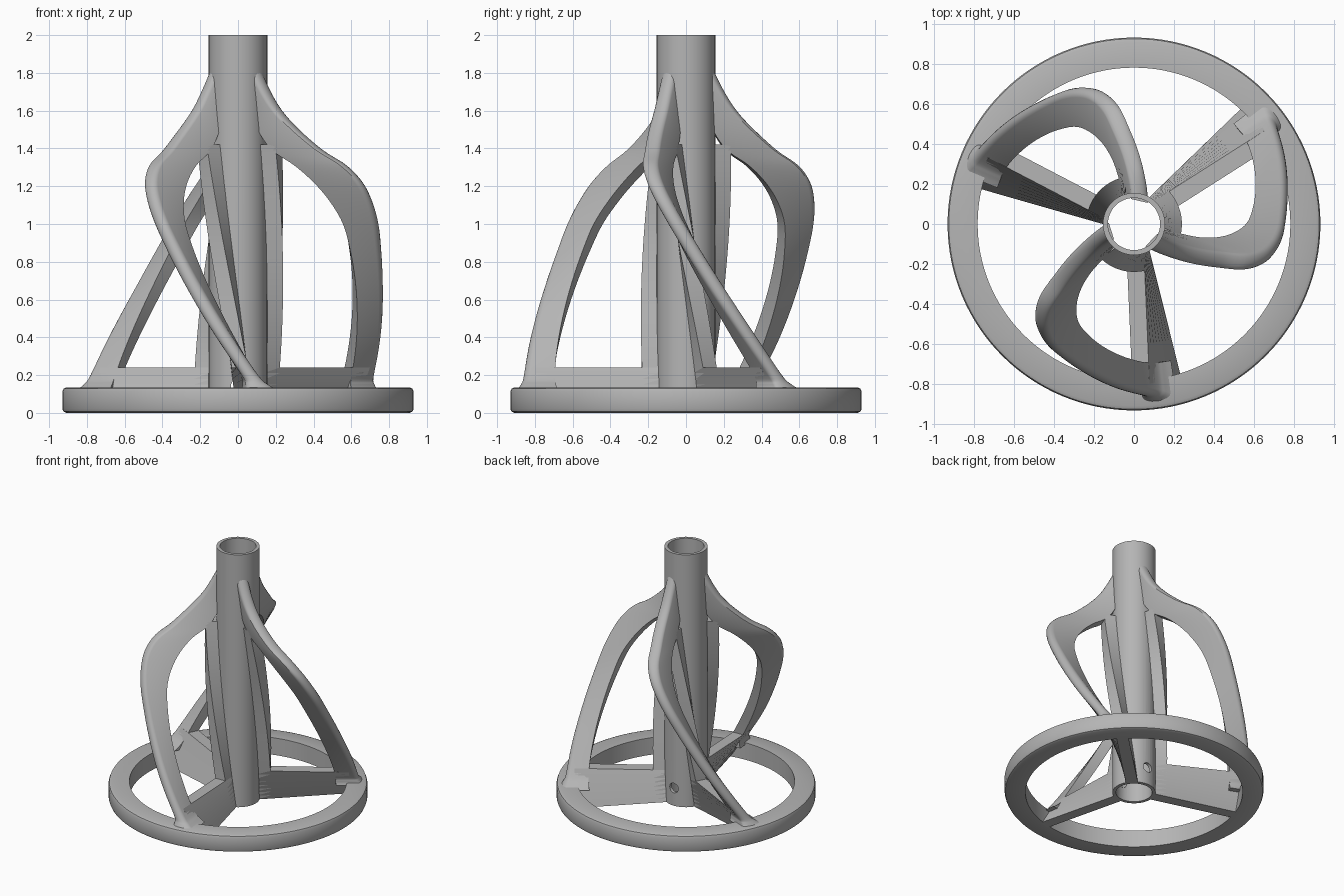
import bpy, bmesh
from math import sin, cos, pi, radians

if "Cube" in bpy.data.objects:
    bpy.data.objects.remove(bpy.data.objects["Cube"], do_unlink=True)

GREY = (0.46, 0.46, 0.46, 1)
mat = bpy.data.materials.new("plain grey")
mat.use_nodes = True
mat.diffuse_color = GREY
mat.node_tree.nodes["Principled BSDF"].inputs["Base Color"].default_value = GREY


def skin(name, loops, closed=False):
    """Skin a row of equal closed loops; cap the ends unless the row closes."""
    bm = bmesh.new()
    rows = [[bm.verts.new(p) for p in loop] for loop in loops]
    pairs = list(zip(rows, rows[1:]))
    if closed:
        pairs.append((rows[-1], rows[0]))
    else:
        bm.faces.new(rows[0])
        bm.faces.new(rows[-1])
    n = len(rows[0])
    for a, b in pairs:
        for i in range(n):
            j = (i + 1) % n
            bm.faces.new((a[i], a[j], b[j], b[i]))
    bmesh.ops.recalc_face_normals(bm, faces=bm.faces)
    mesh = bpy.data.meshes.new(name)
    bm.to_mesh(mesh)
    bm.free()
    mesh.materials.append(mat)
    obj = bpy.data.objects.new(name, mesh)
    bpy.context.collection.objects.link(obj)
    return obj


def smooth(obj):
    bpy.ops.object.select_all(action="DESELECT")
    obj.select_set(True)
    bpy.context.view_layer.objects.active = obj
    bpy.ops.object.shade_smooth_by_angle(angle=radians(35))


def lathe(name, profile, steps):
    turns = [2 * pi * i / steps for i in range(steps)]
    return skin(name, [[(r * cos(t), r * sin(t), z) for r, z in profile]
                       for t in turns], closed=True)


def resample(points, steps):
    """Smooth curve through rows of numbers."""
    ext = [points[0]] + points + [points[-1]]
    out = []
    for p, q, r, s in zip(ext, ext[1:], ext[2:], ext[3:]):
        for k in range(steps):
            t = k / steps
            out.append([b + t / 2 * (c - a + t * (2 * a - 5 * b + 4 * c - d
                        + t * (3 * (b - c) + d - a)))
                        for a, b, c, d in zip(p, q, r, s)])
    return out + [points[-1]]


def twisted(name, rows, start, rounding=0.0):
    """Blade of (height, inner radius, outer radius, half thickness) rows."""
    loops = []
    for z, r_in, r_out, h in rows:
        a = start - radians(48) * z
        flat = [(r_in, h), (r_in, -h)]
        if rounding:
            arc = [pi * (k / 8 - 0.5) for k in range(9)]
            flat += [(r_out - rounding * (1 - cos(t)), h * sin(t)) for t in arc]
        else:
            flat += [(r_out, -h), (r_out, h)]
        loops.append([(u * cos(a) - v * sin(a), u * sin(a) + v * cos(a), z)
                      for u, v in flat])
    smooth(skin(name, loops))


# Base ring, with a softened outer rim
smooth(lathe("base_ring", [(0.78, 0), (0.908, 0), (0.924, 0.007), (0.93, 0.022),
                           (0.93, 0.113), (0.924, 0.128), (0.908, 0.135),
                           (0.78, 0.135)], 128))

# Central tube with a cross hole near the foot
tube = lathe("centre_tube", [(0.13, 0), (0.155, 0), (0.155, 2), (0.13, 2)], 48)
bpy.ops.mesh.primitive_cylinder_add(vertices=24, radius=0.038, depth=1,
                                    location=(0, 0, 0.14), rotation=(pi / 2, 0, 0))
cutter = bpy.context.object
cutter.hide_render = True
cut = tube.modifiers.new("cross hole", "BOOLEAN")
cut.object = cutter
cut.solver = "EXACT"
bpy.context.view_layer.objects.active = tube
bpy.ops.object.modifier_apply(modifier=cut.name)
bpy.data.objects.remove(cutter, do_unlink=True)
smooth(tube)

# Arm outline: height, inner edge, outer edge, half thickness (flared at the foot)
H = 0.043
arm = [(0.12, 0.70, 0.905, 0.085), (0.15, 0.70, 0.88, 0.06), (0.2, 0.70, 0.86, H),
       (0.4, 0.672, 0.825, H), (0.65, 0.632, 0.785, H), (0.85, 0.595, 0.76, H),
       (1.0, 0.56, 0.745, H), (1.12, 0.5, 0.72, H), (1.22, 0.425, 0.68, H),
       (1.31, 0.33, 0.605, H), (1.39, 0.215, 0.485, H), (1.5, 0.142, 0.36, H),
       (1.6, 0.142, 0.268, H), (1.7, 0.142, 0.205, H), (1.81, 0.135, 0.15, H)]


def straight(top, r_out, steps):
    return [(top * k / steps, 0.142, r_out, H) for k in range(steps + 1)]


# Three twisted fins: arm, spoke and rib along the tube
for k in range(3):
    start = radians(-76 + 120 * k)
    twisted(f"arm_{k + 1}", resample(arm, 5), start, 0.032)
    twisted(f"spoke_{k + 1}", straight(0.24, 0.8, 8), start)
    twisted(f"rib_{k + 1}", straight(1.42, 0.235, 40), start)
